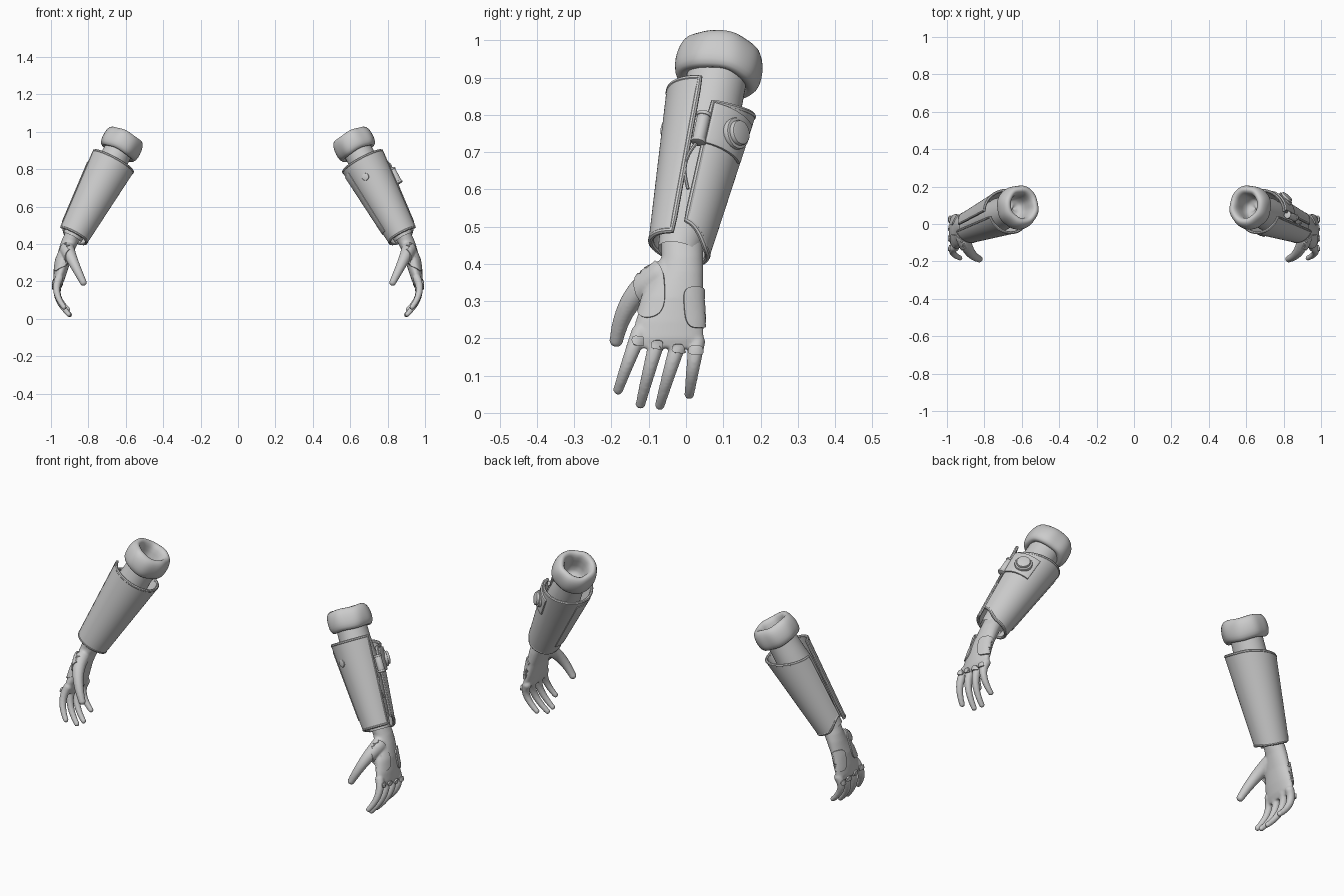
import bpy, bmesh, math
from math import sin, cos, pi, radians
from mathutils import Vector, Matrix
from mathutils.bvhtree import BVHTree

if "Cube" in bpy.data.objects:
    bpy.data.objects.remove(bpy.data.objects["Cube"])

grey = bpy.data.materials.new("armour_grey")
grey.use_nodes = True
grey.diffuse_color = (0.6, 0.6, 0.6, 1)
grey.node_tree.nodes["Principled BSDF"].inputs["Base Color"].default_value = grey.diffuse_color

# Forearm frame: local x points outward, y backward, z up the arm
top, bottom = Vector((0.67, 0.07, 0.84)), Vector((0.875, -0.015, 0.455))
length = (bottom - top).length
down = (bottom - top).normalized()
out = (Vector((1, 0, 0)) - down * down.x).normalized()
back = out.cross(down)
ARM = Matrix.Translation(top) @ Matrix((out, back, -down)).transposed().to_4x4()


def finish(obj, name, matrix=Matrix(), mirror=True, angle=40):
    """Bake modifiers, place the part on the left arm and mirror it."""
    bpy.context.view_layer.update()
    mesh = bpy.data.meshes.new_from_object(obj.evaluated_get(bpy.context.evaluated_depsgraph_get()))
    bpy.data.objects.remove(obj)
    mesh.transform(matrix)
    mesh.materials.clear()
    mesh.materials.append(grey)
    mesh.polygons.foreach_set("use_smooth", [True] * len(mesh.polygons))
    mesh.set_sharp_from_angle(angle=radians(angle))
    sides = [("left_", mesh)]
    if mirror:
        twin = mesh.copy()
        twin.transform(Matrix.Scale(-1, 4, (1, 0, 0)))
        twin.flip_normals()
        sides.append(("right_", twin))
    made = []
    for prefix, data in sides:
        part = bpy.data.objects.new(prefix + name, data)
        bpy.context.collection.objects.link(part)
        made.append(part)
    return made[0]


def from_bmesh(bm):
    bmesh.ops.recalc_face_normals(bm, faces=bm.faces)
    mesh = bpy.data.meshes.new("part")
    bm.to_mesh(mesh)
    bm.free()
    obj = bpy.data.objects.new("part", mesh)
    bpy.context.collection.objects.link(obj)
    return obj


def modify(obj, kind, **settings):
    mod = obj.modifiers.new(kind, kind)
    for key, value in settings.items():
        setattr(mod, key, value)


def loft(bm, rings, closed=True, caps=False):
    rows = [[bm.verts.new(p) for p in ring] for ring in rings]
    n = len(rows[0])
    for a, b in zip(rows, rows[1:]):
        for i in range(n if closed else n - 1):
            j = (i + 1) % n
            bm.faces.new((a[i], a[j], b[j], b[i]))
    if caps:
        bm.faces.new(rows[0])
        bm.faces.new(rows[-1])


def lathe(profile, lump=0.0, segs=40):
    bm = bmesh.new()
    rings = []
    for r, z in profile:
        ring = []
        for i in range(segs):
            a = 2 * pi * i / segs
            w = 1 + lump * (sin(3 * a + 9 * z) + 0.6 * sin(5 * a - 20 * z) + 0.5 * sin(8 * a))
            ring.append((0.95 * r * w * cos(a), r * w * sin(a), z + lump * 0.1 * sin(4 * a + 1)))
        rings.append(ring)
    loft(bm, rings)
    return from_bmesh(bm)


# Soft rolled cuff with a hollow, and the sleeve below it
cuff = lathe([(0.07, 0.065), (0.097, 0.048), (0.115, 0.068), (0.119, 0.1), (0.116, 0.135), (0.105, 0.16),
              (0.087, 0.17), (0.07, 0.158), (0.062, 0.13), (0.064, 0.04), (0.03, 0.035), (0.001, 0.035)], 0.022)
modify(cuff, 'SUBSURF', levels=1)
finish(cuff, "cuff", ARM, angle=80)
sleeve = lathe([(0.08, 0.1), (0.082, 0), (0.09, -0.1), (0.084, -0.2), (0.07, -0.34), (0.056, -0.47)])
finish(sleeve, "sleeve", ARM)


# Gauntlet shell, open along the outer side
def shell_radius(z):
    return 0.119 + 0.039 * z / length


def on_shell(a, z, lift=0.0):
    r = shell_radius(z) + lift
    return Vector((r * cos(a), r * sin(a), z))


def ease(x):
    x = min(max(x, 0), 1)
    return x * x * (3 - 2 * x)


START, END = radians(2), radians(338)


def rim_top(a):
    return -0.065 * (1 - ease(a / radians(150)))


def rim_bottom(a):
    return -0.415 - 0.05 * ease(a / radians(70)) + 0.015 * ease((a - 2) / 2)


def shell_point(s, t):
    a = START + (END - START) * s
    return on_shell(a, rim_top(a) + (rim_bottom(a) - rim_top(a)) * t)


def tube(points, radius, cyclic):
    curve = bpy.data.curves.new("tube", 'CURVE')
    curve.dimensions = '3D'
    curve.bevel_depth, curve.bevel_resolution, curve.use_fill_caps = radius, 2, True
    spline = curve.splines.new('POLY')
    spline.points.add(len(points) - 1)
    for sp, p in zip(spline.points, points):
        sp.co = (*p, 1)
    spline.use_cyclic_u = cyclic
    obj = bpy.data.objects.new("tube", curve)
    bpy.context.collection.objects.link(obj)
    return obj


N, K = 72, 12
bm = bmesh.new()
loft(bm, [[shell_point(i / N, j / K) for i in range(N + 1)] for j in range(K + 1)], closed=False)
shell = from_bmesh(bm)
modify(shell, 'SOLIDIFY', thickness=0.012, offset=0)
finish(shell, "gauntlet_shell", ARM)
border = [shell_point(i / N, 0) for i in range(N)] + [shell_point(1, j / K) for j in range(K)]
border += [shell_point(1 - i / N, 1) for i in range(N)] + [shell_point(0, 1 - j / K) for j in range(K)]
finish(tube(border, 0.008, True), "gauntlet_trim", ARM)


# Curved plates on the left gauntlet
def shell_plate(name, a0, a1, z0, z1, lift):
    bm = bmesh.new()
    loft(bm, [[on_shell(radians(a0 + (a1 - a0) * i / 16), z0 + (z1 - z0) * j / 6, lift) for i in range(17)]
              for j in range(7)], closed=False)
    plate = from_bmesh(bm)
    modify(plate, 'SOLIDIFY', thickness=0.01, offset=0)
    modify(plate, 'BEVEL', width=0.003, segments=2)
    finish(plate, name, ARM, mirror=False)


shell_plate("control_plate", 3, 72, -0.07, -0.19, 0.01)
shell_plate("inner_panel", 150, 212, -0.03, -0.4, 0.005)


def cylinder(name, radius, depth, matrix, bevel=0.004):
    bm = bmesh.new()
    bmesh.ops.create_cone(bm, cap_ends=True, segments=32, radius1=radius, radius2=radius, depth=depth)
    obj = from_bmesh(bm)
    modify(obj, 'BEVEL', width=bevel, segments=2, limit_method='ANGLE')
    finish(obj, name, ARM @ matrix, mirror=False)


def facing(a, z, lift):
    a = radians(a)
    turn = Vector((cos(a), sin(a), 0)).to_track_quat('Z', 'Y').to_matrix().to_4x4()
    return Matrix.Translation(on_shell(a, z, lift)) @ turn


cylinder("button_base", 0.043, 0.02, facing(43, -0.13, 0.012))
cylinder("button", 0.034, 0.03, facing(43, -0.13, 0.02), 0.006)
cylinder("front_stud", 0.02, 0.012, facing(250, -0.1, 0.004))
cylinder("canister", 0.018, 0.09, Matrix.Translation((0.115, -0.012, -0.15)))
for label, z in (("top", -0.11), ("bottom", -0.19)):
    cylinder("canister_band_" + label, 0.021, 0.012, Matrix.Translation((0.115, -0.012, z)))
cable = [on_shell(radians(-8 - 12 * sin(i * pi / 12)), -0.19 - 0.011 * i, 0.006 - 0.001 * i) for i in range(13)]
finish(tube(cable, 0.005, False), "cable", ARM, mirror=False)

# Gloved hand: palm loft and chains of balls fused together
bm = bmesh.new()
palm = [(0.865, -0.012, 0.48, 0.05, 0.056), (0.895, -0.01, 0.42, 0.048, 0.056), (0.912, -0.015, 0.38, 0.044, 0.062),
        (0.935, -0.035, 0.31, 0.04, 0.08), (0.95, -0.044, 0.245, 0.035, 0.092), (0.96, -0.047, 0.2, 0.029, 0.094),
        (0.964, -0.05, 0.175, 0.02, 0.085)]
loft(bm, [[(x + rx * cos(a), y + ry * sin(a), z) for a in (2 * pi * i / 32 for i in range(32))]
          for x, y, z, rx, ry in palm], caps=True)


def digit(path, r0, r1, steps=22):
    p0, p1, p2 = map(Vector, path)
    for i in range(steps + 1):
        t = i / steps
        p = p0 * (1 - t) ** 2 + p1 * 2 * t * (1 - t) + p2 * t * t
        bmesh.ops.create_uvsphere(bm, u_segments=16, v_segments=10, radius=r0 + (r1 - r0) * t,
                                  matrix=Matrix.Translation(p))


KNUCKLES = [("index", -0.125, 0.205, 0.93, -0.182, 0.062), ("middle", -0.074, 0.195, 0.905, -0.122, 0.024),
            ("ring", -0.018, 0.185, 0.9, -0.07, 0.021), ("little", 0.029, 0.18, 0.91, 0.009, 0.05)]
for _, y, z, tx, ty, tz in KNUCKLES:
    digit([(0.957, y, z + 0.01), (0.993, (y + ty) / 2, (z + tz) / 2 + 0.01), (tx, ty, tz)], 0.023, 0.014)
digit([(0.91, -0.068, 0.37), (0.89, -0.165, 0.32), (0.827, -0.187, 0.195)], 0.038, 0.019)
hand = from_bmesh(bm)
modify(hand, 'REMESH', mode='VOXEL', voxel_size=0.005)
modify(hand, 'SMOOTH', factor=0.5, iterations=6)
hand = finish(hand, "hand", angle=80)
surface = BVHTree.FromObject(hand, bpy.context.evaluated_depsgraph_get())


# Thin pads that follow the surface of the hand
def pad(name, centre, normal, width, height, lift, tilt=0, power=0.6):
    z_axis = Vector(normal).normalized()
    side = Vector((0, 0, 1)).cross(z_axis).normalized()
    rise = z_axis.cross(side)
    bm = bmesh.new()
    rings = []
    for k in range(1, 9):
        ring = []
        for i in range(40):
            a = 2 * pi * i / 40
            u = math.copysign(abs(cos(a)) ** power, cos(a)) * width * k / 8
            v = math.copysign(abs(sin(a)) ** power, sin(a)) * height * k / 8
            u, v = u * cos(tilt) - v * sin(tilt), u * sin(tilt) + v * cos(tilt)
            p = Vector(centre) + side * u + rise * v
            hit = surface.ray_cast(p + z_axis * 0.1, -z_axis, 0.17)
            if hit[0] is None:
                hit = surface.find_nearest(p)
            ring.append(hit[0] + hit[1] * lift)
        rings.append(ring)
    loft(bm, rings)
    bm.verts.ensure_lookup_table()
    bm.faces.new(bm.verts[:40])
    obj = from_bmesh(bm)
    modify(obj, 'SOLIDIFY', thickness=0.008, offset=0)
    finish(obj, name)


pad("thumb_guard", (0.93, -0.09, 0.33), (1, -0.45, 0), 0.045, 0.075, 0.002, 0.2, 0.8)
pad("hand_back_pad", (0.965, 0.03, 0.283), (1, 0.6, 0), 0.036, 0.055, 0.003)
for label, y, z, *_ in KNUCKLES:
    pad(label + "_knuckle_pad", (0.985, y - 0.003, z - 0.012), (1, 0.05, 0.1), 0.015, 0.012, 0.004)
